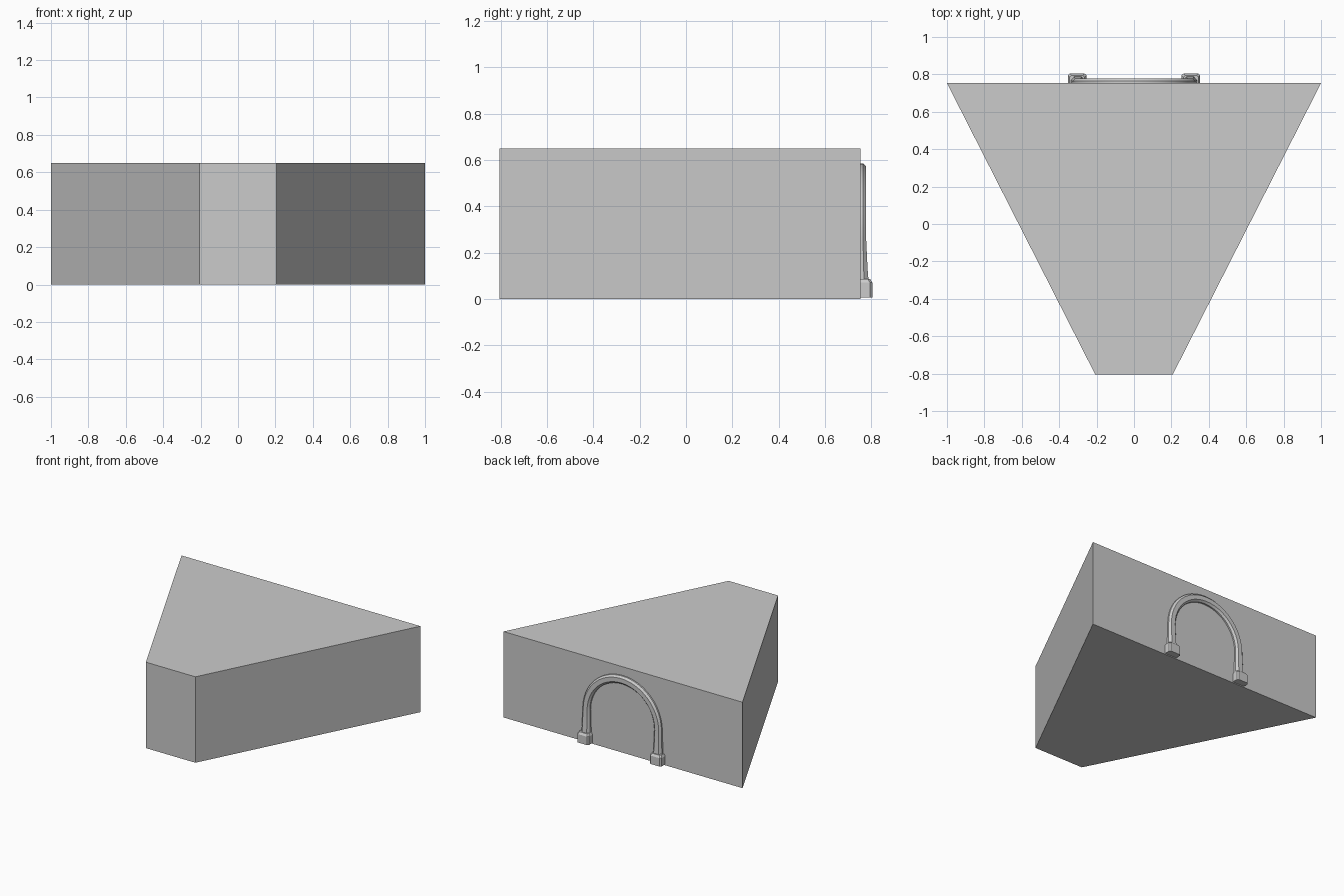
import bpy, bmesh, math

if "Cube" in bpy.data.objects:
    bpy.data.objects.remove(bpy.data.objects["Cube"])

BACK = 0.753  # y of the rear wall


def make_object(name, bm):
    bmesh.ops.recalc_face_normals(bm, faces=bm.faces)
    mesh = bpy.data.meshes.new(name)
    bm.to_mesh(mesh)
    bm.free()
    ob = bpy.data.objects.new(name, mesh)
    bpy.context.collection.objects.link(ob)
    return ob


def loft(name, rings):
    """Skin a list of equal-length closed rings and cap both ends."""
    bm = bmesh.new()
    vs = [[bm.verts.new(p) for p in r] for r in rings]
    n = len(vs[0])
    for a, b in zip(vs, vs[1:]):
        for i in range(n):
            j = (i + 1) % n
            bm.faces.new((a[i], a[j], b[j], b[i]))
    bm.faces.new(vs[0])
    bm.faces.new(vs[-1])
    return make_object(name, bm)


# Wedge-shaped block
outline = [(-1, BACK), (-0.207, -0.805), (0.207, -0.805), (1, BACK)]
loft("wedge_block", [[(x, y, z) for x, y in outline] for z in (0, 0.65)])

# Arch moulding: chamfered section swept up one leg, round and down the other
RADIUS, SPRING = 0.300, 0.255
path = []  # x, z, outward normal x and z, half width, depth
leg = [(0.08, 0.036, 0.035), (0.13, 0.034, 0.031), (0.19, 0.032, 0.028)]
for z, w, d in leg:
    path.append((RADIUS, z, 1, 0, w, d))
STEPS = 24
for i in range(STEPS + 1):
    a = math.pi * i / STEPS
    c, s = math.cos(a), math.sin(a)
    path.append((RADIUS * c, SPRING + RADIUS * s, c, s, 0.030, 0.025))
for z, w, d in reversed(leg):
    path.append((-RADIUS, z, -1, 0, w, d))

section = [(-1, -0.2), (-1, 0.45), (-0.55, 1), (0.55, 1), (1, 0.45), (1, -0.2)]
rings = [[(x + nx * u * w, BACK + v * d, z + nz * u * w) for u, v in section]
         for x, z, nx, nz, w, d in path]
arch = loft("arch_moulding", rings)

# Arch feet: small plinths with clipped corners and a sloping top
for side, label in ((1, "right"), (-1, "left")):
    cx = side * 0.304
    rings = []
    for z, w, y in ((0.007, 0.049, 0.805), (0.07, 0.049, 0.805), (0.086, 0.040, 0.795)):
        c = 0.01
        pts = [(-w, BACK - 0.005), (-w, y - c), (-w + c, y),
               (w - c, y), (w, y - c), (w, BACK - 0.005)]
        rings.append([(cx + px, py, z) for px, py in pts])
    loft("arch_foot_" + label, rings)

# Smooth only the sweep of the arch
bpy.ops.object.select_all(action='DESELECT')
arch.select_set(True)
bpy.context.view_layer.objects.active = arch
bpy.ops.object.shade_smooth_by_angle(angle=math.radians(30))
